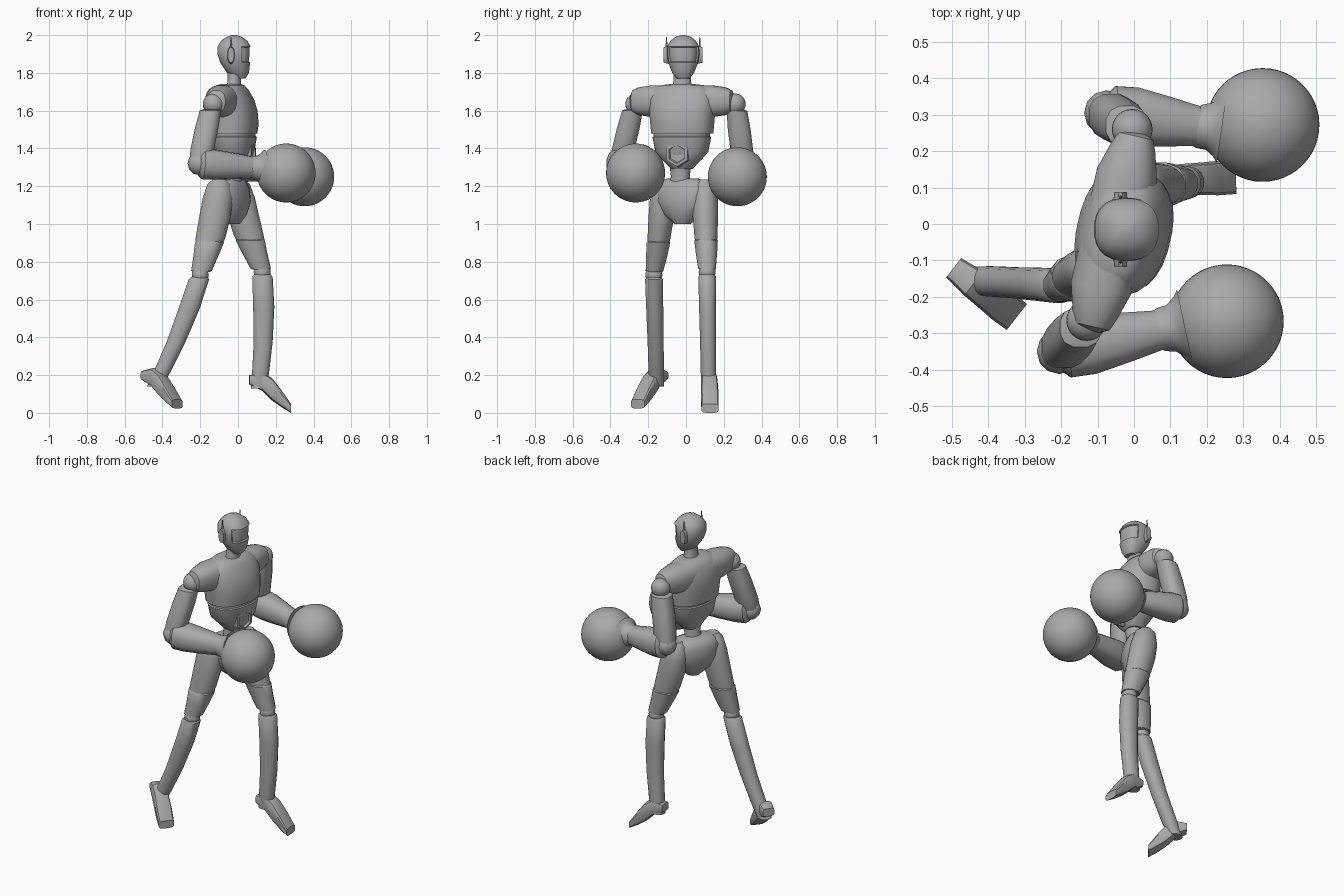
import bpy, bmesh
from math import sin, cos, pi, radians, copysign
from mathutils import Vector, Matrix

cube = bpy.data.objects.get("Cube")
if cube:
    bpy.data.objects.remove(cube, do_unlink=True)

COLOUR = (0.4, 0.4, 0.4, 1)
grey = bpy.data.materials.new("plain_grey")
grey.use_nodes = True
grey.diffuse_color = COLOUR
grey.node_tree.nodes["Principled BSDF"].inputs["Base Color"].default_value = COLOUR

# Parts are measured in hundredths of a unit
CM = 0.01
UP = Vector((0, 0, 1))


def finish(name, bm, angle=40):
    """Turn a bmesh into a smooth shaded object."""
    bmesh.ops.recalc_face_normals(bm, faces=bm.faces)
    mesh = bpy.data.meshes.new(name)
    bm.to_mesh(mesh)
    bm.free()
    mesh.materials.append(grey)
    obj = bpy.data.objects.new(name, mesh)
    bpy.context.collection.objects.link(obj)
    bpy.ops.object.select_all(action='DESELECT')
    obj.select_set(True)
    bpy.context.view_layer.objects.active = obj
    bpy.ops.object.shade_smooth_by_angle(angle=radians(angle))


def loft_mesh(rings, u, v, sides=20, power=2.0):
    """Capped skin over rings of (centre, half size along u, half size along v)."""
    bm = bmesh.new()
    loops = []
    for centre, a, b in rings:
        loop = []
        for i in range(sides):
            angle = 2 * pi * (i + 0.5) / sides
            c, s = cos(angle), sin(angle)
            across = u * copysign(abs(c) ** (2 / power), c) * a
            along = v * copysign(abs(s) ** (2 / power), s) * b
            loop.append(bm.verts.new((Vector(centre) + across + along) * CM))
        loops.append(loop)
    for low, high in zip(loops, loops[1:]):
        for i in range(sides):
            j = (i + 1) % sides
            bm.faces.new((low[i], low[j], high[j], high[i]))
    bm.faces.new(loops[0])
    bm.faces.new(loops[-1])
    return bm


def loft(name, rings, u, v, angle=40, **shape):
    finish(name, loft_mesh(rings, u, v, **shape), angle)


def frame(yaw):
    """Forward and left directions for a heading in degrees."""
    c, s = cos(radians(yaw)), sin(radians(yaw))
    return Vector((c, s, 0)), Vector((-s, c, 0))


def column(name, sections, y, yaw=0, **shape):
    """Level sections given as (height, x, half depth, half width)."""
    loft(name, [((x, y, z), a, b) for z, x, a, b in sections], *frame(yaw), **shape)


def ball(name, centre, radius, segments=24):
    bm = bmesh.new()
    bmesh.ops.create_uvsphere(bm, u_segments=segments, v_segments=segments // 2, radius=radius * CM,
                              matrix=Matrix.Translation(Vector(centre) * CM))
    finish(name, bm)


# Head with a sunken visor
HEAD_Y = -1.5
HEAD = [(177, 1.5, 2.5, 3.5), (180, 0, 5.8, 5.8), (185.5, -1.5, 8, 8), (190, -2, 9, 8.7),
        (194, -2, 8.8, 8.5), (197, -2, 7, 6.8), (199, -2, 4.2, 4.2), (200, -2, 1.2, 1.2)]
head = loft_mesh([((x, HEAD_Y, z), a, b) for z, x, a, b in HEAD], *frame(0), sides=24, power=2.4)
bmesh.ops.recalc_face_normals(head, faces=head.faces)
visor = [f for f in head.faces
         if 1.85 < f.calc_center_median().z < 1.945 and f.calc_center_median().x > 0.025]
bmesh.ops.inset_region(head, faces=visor, thickness=0.004, depth=-0.008)
finish("head", head, 35)
column("neck", [(170, -2.5, 5, 6), (175, -2, 3.6, 4.8), (182, -2, 3.5, 4.5)], -2)

# Ear discs and antennas
ahead, sideways = frame(0)
for label, side in (("left", 1), ("right", -1)):
    ear = Vector((-3.7, HEAD_Y + side * 8.8, 189.5))
    loft(label + "_ear", [(ear + sideways * side * d, r * 0.42, r) for d, r in ((-1.5, 5), (1.5, 4.2))],
         ahead, UP, sides=12)
    loft(label + "_antenna", [(ear + UP * 2, 0.8, 0.7), (ear + UP * 9.5, 0.2, 0.2)],
         ahead, sideways, sides=6)

# Torso, turned a little to its right
TURN = -13
fwd, left = frame(TURN)
trunk = dict(sides=28, power=2.4)
column("chest", [(148, -2.5, 12.2, 16.5), (153, -2.5, 12.8, 17), (160, -3, 12.7, 17.6),
                 (166, -3.5, 11.2, 17.8), (171, -4, 8.8, 16), (173.5, -4, 6.8, 11.5),
                 (174, -4, 5, 7)], -2, TURN, **trunk)
column("abdomen", [(129, -2, 5, 5.5), (133, -1.2, 7.5, 9.5), (138, -2, 10, 14), (146, -2, 11.4, 15.6),
                   (146.5, -2, 10.8, 15), (149, -2, 10.8, 15)], -2.2, TURN, **trunk)
half_bar = [(28, 2.5, 3), (26.8, 5, 5.8), (23.5, 6.3, 7.4), (16, 8.5, 8.5)]
bar = half_bar + [(-s, a, b) for s, a, b in reversed(half_bar)]
loft("shoulders", [(Vector((-5.5, -2, 165)) + left * s, a, b) for s, a, b in bar], fwd, UP, power=2.4)
plate = [(6, 7), (10.4, 6.6), (10.6, 5), (9.4, 4.4)]
loft("belly_plate", [(Vector((-2, -2.5, 137)) + fwd * s, r, r) for s, r in plate], left, UP, 20, sides=6)
column("waist", [(118, -3.5, 6, 7), (125, -2.5, 4.2, 5), (133, -1.5, 5, 6)], -3, TURN)
column("pelvis", [(100, -3.5, 4.5, 4), (105, -4, 8, 10), (112, -4.5, 9.5, 15), (119, -5, 9, 15.5),
                  (122.5, -5, 7.5, 13), (124, -5, 5, 9)], -1.7, -27, power=2.3)

# Limb sections: (share of the length, half depth, half width)
UPPER_ARM = [(0, 4, 4), (0.02, 5.8, 5.6), (0.35, 6.4, 6.2), (0.75, 6.4, 6.2), (0.95, 5.6, 5.4)]
FOREARM = [(-0.03, 5, 5.5), (0.06, 7.8, 8.2), (0.3, 8.3, 8), (0.65, 7, 7), (1, 5.5, 5.8)]
CUFF = [(-0.1, 5.2, 5.2), (0, 6.1, 6.1), (0.15, 6.6, 6.6), (0.28, 8.5, 8.5), (0.36, 10.5, 10.5)]
THIGH = [(0, 3.5, 3.5), (0.05, 6.3, 5.5), (0.2, 8.1, 6.8), (0.4, 8.4, 6.8), (0.6, 8, 6.2),
         (0.8, 6.5, 5.4), (0.97, 5, 4.4)]
GUARD = [(0.64, 7, 5.6), (0.66, 7.9, 6.4), (0.8, 6.8, 5.8), (0.96, 5.6, 4.8)]
SHIN = [(0.02, 4.5, 4), (0.04, 5.5, 4.8), (0.3, 5.7, 4.6), (0.6, 5.1, 4.3), (0.85, 4.6, 4.2), (1, 4.2, 3.8)]
# Foot sections: (distance from heel, lowest, highest, half width)
FOOT = [(0, 15, 20, 3.4), (7, 11.5, 21.5, 4.3), (12, 6.5, 18.5, 4.5), (17, 3, 12, 4.8), (22, 0, 4.8, 4.6)]


def limb(name, path, sections, u, v, **shape):
    loft(name, [(path(t), a, b) for t, a, b in sections], u, v, **shape)


def arm(label, shoulder, elbow, wrist, glove):
    elbow, wrist, glove = Vector(elbow), Vector(wrist), Vector(glove)
    shoulder = Vector(shoulder)
    ball(label + "_shoulder_joint", shoulder, 5.6)
    # The arm hangs just outside the shoulder joint
    top = shoulder.lerp(elbow, 0.2) + UP * 3.5
    limb(label + "_upper_arm", lambda t: top.lerp(elbow, t), UPPER_ARM, *frame(0), sides=12, power=2.5)
    ball(label + "_elbow", elbow, 6.2, 12)
    along = (wrist - elbow).normalized()
    across = UP.cross(along).normalized()
    limb(label + "_forearm", lambda t: elbow.lerp(wrist, t), FOREARM, across, along.cross(across),
         sides=14, power=2.4)
    limb(label + "_glove_cuff", lambda t: wrist.lerp(glove, t), CUFF, across, UP)
    ball(label + "_glove", glove, 15.6, 48)


def leg(label, hip, knee, ankle, heel, yaw):
    hip, knee, ankle = Vector(hip), Vector(knee), Vector(ankle)

    def thigh_path(t):
        bent = hip.lerp(knee, t ** 1.6)
        bent.z = hip.lerp(knee, t).z
        return bent

    def shin_path(t):
        return knee.lerp(ankle, t) + ahead * 1.7 * sin(pi * t)

    limb(label + "_thigh", thigh_path, THIGH, ahead, sideways)
    limb(label + "_thigh_guard", thigh_path, GUARD, ahead, sideways, sides=12, power=2.3)
    ball(label + "_knee", knee, 4.5)
    limb(label + "_shin", shin_path, SHIN, ahead, sideways, sides=16, power=2.2)
    u, v = frame(yaw)
    rings = [(Vector(heel) + u * s + UP * (low + high) / 2, w, (high - low) / 2)
             for s, low, high, w in FOOT]
    loft(label + "_foot", rings, v, UP, 30, sides=12, power=4)


arm("right", (-13, -26.5, 163.5), (-20.5, -35, 132), (7.5, -29, 130), (25.5, -26.7, 127))
arm("left", (-0.5, 26, 163.5), (-7.5, 30.5, 131), (18, 26.8, 128.5), (35.3, 27.2, 125))
leg("right", (-10, -12, 123.5), (-20, -17, 73), (-44, -15.5, 14), (-49.5, -12, 2.3), -38)
leg("left", (0, 10, 123.5), (12.8, 11.2, 74.5), (11, 12, 13), (6, 12, 0), 2)
